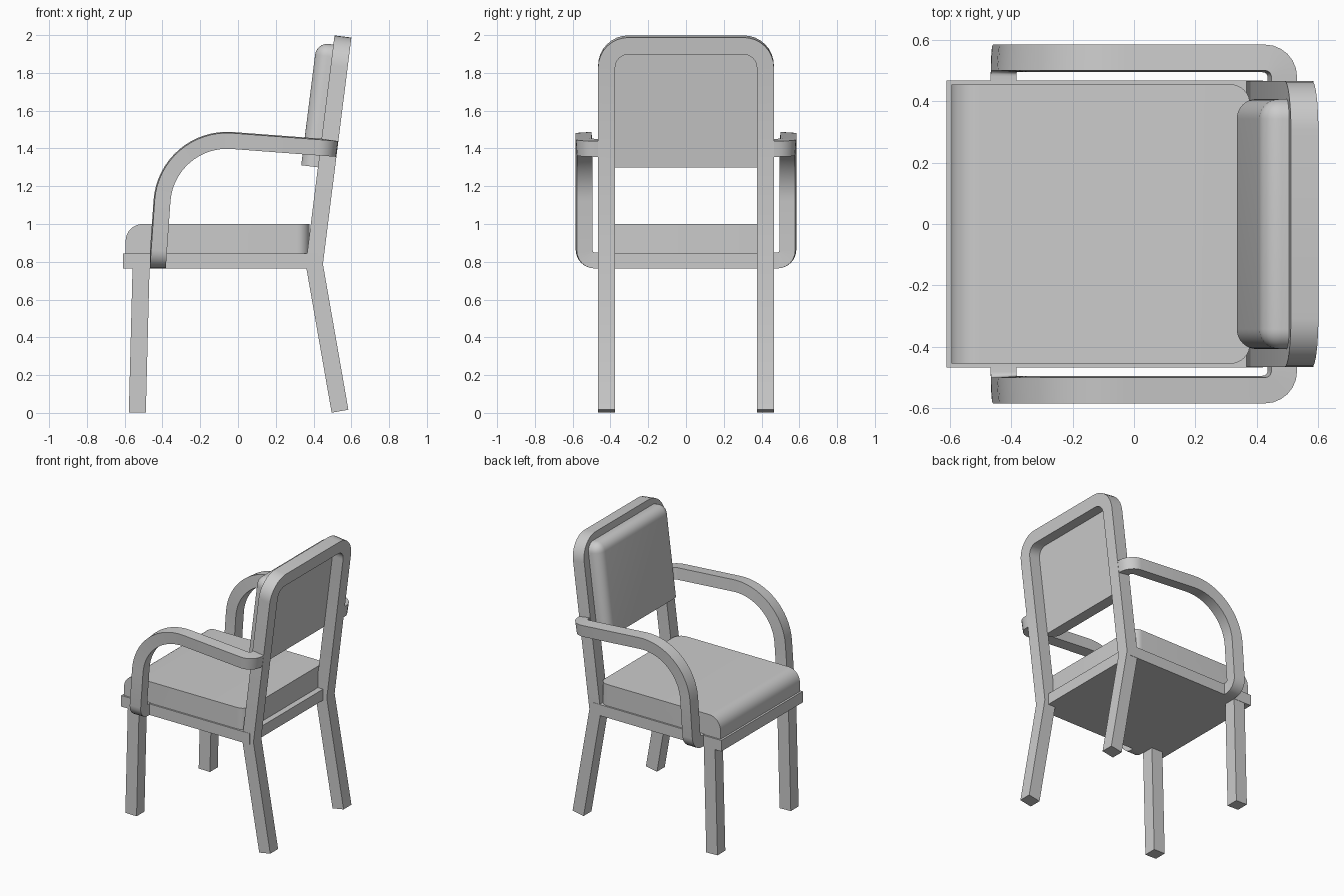
import bpy, bmesh, math
from mathutils import Vector, Matrix

if "Cube" in bpy.data.objects:
    bpy.data.objects.remove(bpy.data.objects["Cube"])


def finish(bm, name):
    bmesh.ops.recalc_face_normals(bm, faces=bm.faces)
    me = bpy.data.meshes.new(name)
    bm.to_mesh(me)
    bm.free()
    ob = bpy.data.objects.new(name, me)
    bpy.context.collection.objects.link(ob)
    bpy.ops.object.select_all(action='DESELECT')
    ob.select_set(True)
    bpy.context.view_layer.objects.active = ob
    bpy.ops.object.shade_smooth_by_angle(angle=math.radians(30))
    return ob


def fillet(points):
    """Points are (x, y, z, corner radius, segments); returns a rounded path."""
    pts = [Vector(p[:3]) for p in points]
    path = [pts[0]]
    for i in range(1, len(pts) - 1):
        r, n = points[i][3:]
        a = (pts[i - 1] - pts[i]).normalized()
        b = (pts[i + 1] - pts[i]).normalized()
        if r == 0:
            path.append(pts[i])
            continue
        half = a.angle(b) / 2
        centre = pts[i] + (a + b).normalized() * r / math.sin(half)
        s = pts[i] + a * r / math.tan(half) - centre
        axis, turn = a.cross(b), math.pi - 2 * half
        for k in range(n + 1):
            path.append(centre + Matrix.Rotation(-turn * k / n, 3, axis) @ s)
    path.append(pts[-1])
    return path


def sweep(name, points, u, w, h):
    """Sweep a w x h bar along the path, u being the starting width direction."""
    path = fillet(points)
    segs = [(b - a).normalized() for a, b in zip(path, path[1:])]
    u = Vector(u)
    u = (u - segs[0] * u.dot(segs[0])).normalized()
    v = segs[0].cross(u)
    bm = bmesh.new()
    rings = []
    for i, p in enumerate(path):
        d = segs[max(i - 1, 0)]
        nxt = segs[min(i, len(segs) - 1)]
        normal = (d + nxt).normalized()
        ring = []
        for su, sv in ((1, 1), (-1, 1), (-1, -1), (1, -1)):
            o = u * su * w / 2 + v * sv * h / 2
            o -= d * o.dot(normal) / d.dot(normal)      # mitre the joint
            ring.append(bm.verts.new(p + o))
        rings.append(ring)
        q = d.rotation_difference(nxt)
        u, v = q @ u, q @ v
    for a, b in zip(rings, rings[1:]):
        for k in range(4):
            bm.faces.new((a[k], a[(k + 1) % 4], b[(k + 1) % 4], b[k]))
    bm.faces.new(rings[0])
    bm.faces.new(rings[-1])
    return finish(bm, name)


def box(name, lo, hi, bevels=()):
    """Box with rounded edges; each bevel is (edge test on midpoint signs, radius)."""
    lo, hi = Vector(lo), Vector(hi)
    bm = bmesh.new()
    bmesh.ops.create_cube(bm, size=2)
    picks = [([e for e in bm.edges if test((e.verts[0].co + e.verts[1].co) / 2)], r)
             for test, r in bevels]
    for vert in bm.verts:
        vert.co = [(lo[i] + hi[i]) / 2 + vert.co[i] * (hi[i] - lo[i]) / 2 for i in range(3)]
    for edges, r in picks:
        bmesh.ops.bevel(bm, geom=[e for e in edges if e.is_valid], offset=r,
                        segments=8, profile=0.5, affect='EDGES')
    return finish(bm, name)


# Seat base and cushion
box("seat_base", (-0.61, -0.467, 0.765), (0.42, 0.467, 0.845))
box("seat_cushion", (-0.595, -0.455, 0.84), (0.378, 0.455, 1.0), [
    (lambda m: m.x < -0.5 and m.z > 0.5, 0.09),
    (lambda m: m.x > 0.5 and abs(m.y) > 0.5 and abs(m.z) < 0.5, 0.065)])

# Back legs and back frame as one bent, rounded loop
sweep("back_frame", [
    (0.54, -0.42, 0.009), (0.404, -0.42, 0.787, 0, 0),
    (0.55, -0.42, 1.948, 0.115, 8), (0.55, 0.42, 1.948, 0.115, 8),
    (0.404, 0.42, 0.787, 0, 0), (0.54, 0.42, 0.009)], (0, 1, 0), 0.09, 0.09)

# Back cushion, leaning with the frame
tilt = math.atan2(0.146, 1.161)
cushion = box("back_cushion", (-0.09, -0.407, 0), (0.004, 0.407, 0.655), [
    (lambda m: (m.x < -0.5 and (m.z > 0.5 or abs(m.y) > 0.5))
     or (abs(m.y) > 0.5 and m.z > 0.5), 0.065)])
cushion.matrix_world = Matrix.Translation((0.424, 0, 1.3)) @ Matrix.Rotation(tilt, 4, 'Y')

for side, s in (("left", -1), ("right", 1)):
    # Front leg
    sweep("front_leg_" + side, [(-0.533, s * 0.42, 0.002), (-0.513, s * 0.42, 0.78)],
          (1, 0, 0), 0.09, 0.09)
    # Armrest curling out of the seat base, over, and back into the frame
    sweep("armrest_" + side, [
        (-0.4245, s * 0.455, 0.807), (-0.4245, s * 0.539, 0.807, 0.055, 6),
        (-0.378, s * 0.539, 1.468, 0.345, 16), (0.483, s * 0.539, 1.4035, 0.06, 6),
        (0.483, s * 0.455, 1.4035)], (1, 0, 0), 0.084, 0.084)
